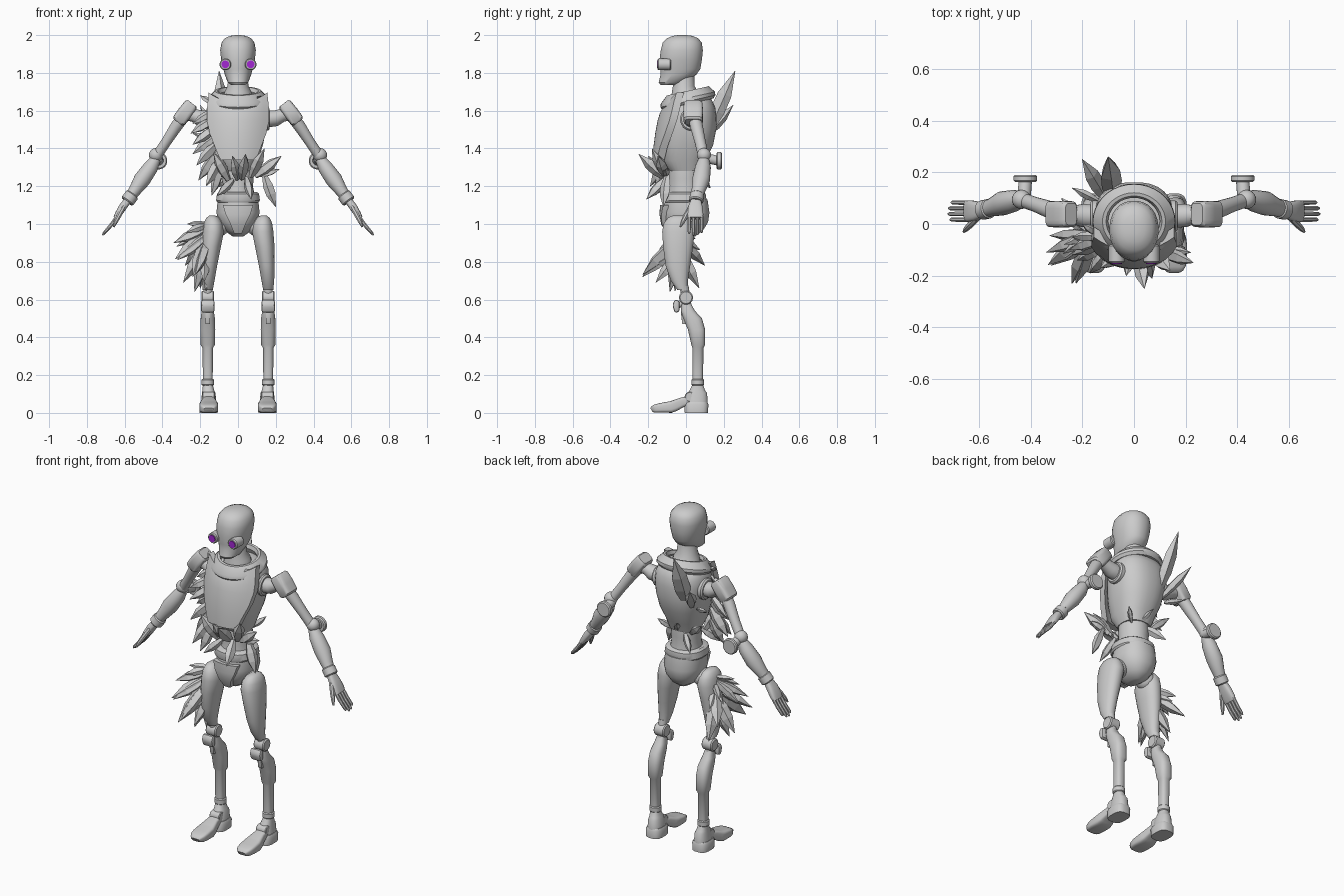
import bpy, bmesh, math, random
from mathutils import Vector

random.seed(4)
X, Y, Z = Vector((1, 0, 0)), Vector((0, 1, 0)), Vector((0, 0, 1))


def material(name, rgb):
    m = bpy.data.materials.new(name)
    m.diffuse_color = (*rgb, 1)
    return m


GREY = material("metal grey", (0.6, 0.6, 0.6))
PURPLE = material("lens purple", (0.36, 0.02, 0.65))


def finish(name, bm, mirror=False, angle=38, mat=GREY):
    """Turn a bmesh into an object, smooth except at sharp edges."""
    bmesh.ops.recalc_face_normals(bm, faces=bm.faces)
    for f in bm.faces:
        f.smooth = angle > 0
    for e in bm.edges:
        e.smooth = e.calc_face_angle(0) < math.radians(angle)
    me = bpy.data.meshes.new(name)
    bm.to_mesh(me)
    bm.free()
    me.materials.append(mat)
    ob = bpy.data.objects.new(name, me)
    bpy.context.collection.objects.link(ob)
    if mirror:
        ob.modifiers.new("mirror", 'MIRROR').use_mirror_merge = False
    return ob


def skin(bm, rings, cyclic=False):
    """Bridge rings of points, capping the ends unless cyclic."""
    vs = [[bm.verts.new(p) for p in r] for r in rings]
    n = len(vs[0])
    pairs = list(zip(vs, vs[1:])) + ([(vs[-1], vs[0])] if cyclic else [])
    for a, b in pairs:
        for i in range(n):
            j = (i + 1) % n
            bm.faces.new((a[i], a[j], b[j], b[i]))
    if not cyclic:
        bm.faces.new(vs[0])
        bm.faces.new(vs[-1])


def loft(name, secs, ref=X, flat=False, n=20, p=2.0, mirror=False, mat=GREY):
    """Sections are (x, y, z, radius along ref, other radius)."""
    cs = [Vector(s[:3]) for s in secs]
    rings = []
    for i, s in enumerate(secs):
        t = Z if flat else (cs[min(i + 1, len(cs) - 1)] - cs[max(i - 1, 0)]).normalized()
        u = (ref - t * ref.dot(t)).normalized()
        v = t.cross(u)
        ring = []
        for k in range(n):
            a = 2 * math.pi * (k + 0.5) / n
            c, d = math.cos(a), math.sin(a)
            ring.append(cs[i] + u * s[3] * math.copysign(abs(c) ** (2 / p), c)
                        + v * s[4] * math.copysign(abs(d) ** (2 / p), d))
        rings.append(ring)
    bm = bmesh.new()
    skin(bm, rings)
    return finish(name, bm, mirror, mat=mat)


def rod(name, a, b, r, ref=X, bev=0.0, mat=GREY, n=20):
    """Mirrored straight cylinder with optional chamfered ends."""
    a, b = Vector(a), Vector(b)
    d = (b - a).normalized() * bev
    secs = [(*a, r, r), (*b, r, r)]
    if bev:
        secs = [(*a, r - bev, r - bev), (*(a + d), r, r), (*(b - d), r, r), (*b, r - bev, r - bev)]
    return loft(name, secs, ref, n=n, mirror=True, mat=mat)


def ball(name, c, r):
    bm = bmesh.new()
    bmesh.ops.create_uvsphere(bm, u_segments=18, v_segments=12, radius=r)
    bmesh.ops.translate(bm, vec=c, verts=bm.verts)
    return finish(name, bm, True)


def plate(name, rows, curve, thick, cols=12):
    """Curved front plate from rows of (z, half width, front y, dip in the middle)."""
    rings = []
    for z, w, y, dip in rows:
        fs = [2 * i / cols - 1 for i in range(cols + 1)]
        front = [(w * f, y + curve * (w * f) ** 2, z - dip * (1 - f * f)) for f in fs]
        rings.append(front + [(x, yy + thick, zz) for x, yy, zz in reversed(front)])
    bm = bmesh.new()
    skin(bm, rings)
    return finish(name, bm)


def prism(name, pts, x0, x1, bev):
    """Mirrored side outline of (y, z) points, extruded across x."""
    bm = bmesh.new()
    skin(bm, [[(x, y, z) for y, z in pts] for x in (x0, x1)])
    bmesh.ops.recalc_face_normals(bm, faces=bm.faces)
    bmesh.ops.bevel(bm, geom=bm.edges[:], offset=bev, segments=2, profile=0.5, affect='EDGES')
    return finish(name, bm, True)


def spikes(name, a, b, tips, fat=0.13, clones=False):
    """Cluster of faceted shards rooted along the line a-b."""
    a, b = Vector(a), Vector(b)
    bm = bmesh.new()
    for i, tip in enumerate(tips):
        root = a.lerp(b, i / max(1, len(tips) - 1))
        for scale, jit in ((1, 0), (0.78, 0.05))[:1 + clones]:
            d = (Vector(tip) - root) * scale
            d += Vector([random.uniform(-jit, jit) for _ in range(3)])
            w = fat * d.length + 0.004
            t = d.normalized()
            u = t.orthogonal().normalized()
            v = t.cross(u)
            turn = random.uniform(0, 6)
            rings = []
            for f, r in ((0, 0.45), (0.35, 0.95), (0.62, 0.9), (1, 0.03)):
                rings.append([root + d * f + u * math.cos(turn + k * math.tau / 5) * w * r
                              + v * math.sin(turn + k * math.tau / 5) * w * r * 0.75 for k in range(5)])
            skin(bm, rings)
    return finish(name, bm, angle=0)


# Head, neck and eyes
loft("head", [(0, -.09, 1.735, .035, .045), (0, -.075, 1.75, .055, .07), (0, -.04, 1.79, .07, .095),
              (0, -.03, 1.82, .078, .106), (0, -.028, 1.87, .09, .113), (0, -.022, 1.92, .095, .112),
              (0, -.02, 1.96, .088, .104), (0, -.018, 1.983, .07, .083), (0, -.018, 1.996, .042, .052),
              (0, -.018, 2.0, .015, .02)], flat=True, n=28, p=2.2)
loft("neck", [(0, 0, 1.64, .085, .085), (0, -.005, 1.70, .072, .07), (0, -.012, 1.73, .056, .058),
              (0, -.012, 1.81, .05, .056)], flat=True)
rod("eye_housing", (.067, -.08, 1.845), (.067, -.15, 1.845), .031, bev=.005)
rod("eye_lens", (.067, -.147, 1.845), (.067, -.1545, 1.845), .0205, mat=PURPLE)

# Torso shell, chest plate and tilted collar
loft("torso", [(0, 0, 1.28, .085, .085), (0, -.01, 1.34, .108, .118), (0, .005, 1.42, .133, .14),
               (0, .015, 1.50, .15, .146), (0, .02, 1.57, .155, .142), (0, .025, 1.62, .15, .13),
               (0, .03, 1.66, .13, .105), (0, .03, 1.68, .095, .08)], flat=True, n=28, p=2.4)
plate("chest_plate", [(1.695, .155, -.106, .055), (1.65, .16, -.122, .03), (1.60, .165, -.137, .01),
                      (1.55, .165, -.15, 0), (1.48, .15, -.163, 0), (1.41, .123, -.172, 0),
                      (1.34, .095, -.175, 0)], 2.3, .04)
bm = bmesh.new()
band = [(.10, 1.685), (.108, 1.705), (.122, 1.705), (.158, 1.668), (.16, 1.65), (.148, 1.635), (.12, 1.64)]
skin(bm, [[(r * math.cos(t), .01 + .91 * r * math.sin(t), z + .2 * r * math.sin(t)) for r, z in band]
          for t in [math.tau * k / 36 for k in range(36)]], cyclic=True)
finish("collar", bm)

# Waist, belt and pelvis
loft("waist", [(0, -.005, 1.14, .092, .098), (0, -.005, 1.20, .08, .086), (0, -.005, 1.24, .084, .088),
               (0, -.005, 1.30, .08, .085)], flat=True)
loft("belt", [(0, -.01, 1.115, .11, .115), (0, -.01, 1.125, .117, .12), (0, -.01, 1.16, .112, .115),
              (0, -.01, 1.17, .10, .10)], flat=True, n=24, p=2.3)
loft("pelvis", [(0, 0, 1.13, .108, .115), (0, 0, 1.06, .115, .125), (0, 0, 1.01, .103, .118),
                (0, 0, .965, .072, .09), (0, 0, .935, .03, .05)], flat=True, n=24, p=2.2)
plate("pelvis_plate", [(1.10, .08, -.138, 0), (1.05, .065, -.14, 0), (1.0, .04, -.132, 0),
                       (.95, .02, -.105, 0)], 2.5, .03)
ball("hip_joint", (.10, -.02, .99), .055)

# Legs
loft("thigh", [(.136, -.04, 1.045, .015, .03), (.134, -.04, 1.033, .034, .056), (.131, -.04, 1.005, .05, .078),
               (.131, -.04, .96, .057, .087), (.142, -.042, .88, .052, .08), (.152, -.043, .78, .042, .066),
               (.158, -.035, .70, .034, .046), (.16, -.018, .65, .027, .028)], flat=True, p=2.2, mirror=True)
rod("knee_link", (.16, -.01, .67), (.16, .01, .54), .024)
rod("knee_joint", (.126, 0, .61), (.194, 0, .61), .037, ref=Y, bev=.006)
rod("kneecap_stem", (.16, .0, .59), (.16, -.05, .565), .016, ref=X, n=12)
prism("kneecap", [(-.035, .535), (-.035, .595), (-.06, .60), (-.072, .57), (-.06, .53)], .125, .195, .01)
loft("shin", [(.16, .0, .58, .024, .025), (.16, .01, .54, .032, .038), (.16, .035, .50, .038, .05),
              (.16, .056, .44, .04, .046), (.16, .065, .36, .038, .037), (.16, .063, .345, .028, .03),
              (.16, .062, .16, .026, .028)], flat=True, p=2.6, mirror=True)
prism("shin_strut", [(-.028, .54), (-.02, .47), (.03, .47), (.03, .54)], .148, .172, .003)
rod("ankle_cuff", (.16, .062, .18), (.16, .062, .145), .034, bev=.005)
loft("ankle", [(.16, .062, .15, .026, .028), (.157, .06, .118, .032, .042), (.155, .06, .105, .036, .052),
               (.155, .058, .05, .042, .058)], flat=True, p=2.4, mirror=True)
rod("ankle_pivot", (.122, .02, .085), (.188, .02, .085), .027, ref=Y, bev=.004)
loft("heel", [(.155, .055, 0, .048, .062), (.155, .055, .045, .05, .064), (.155, .055, .058, .043, .057)],
     flat=True, p=3, mirror=True)
loft("toe", [(.155, .03, .07, .03, .024), (.155, -.02, .056, .036, .026), (.155, -.06, .038, .047, .03),
             (.155, -.08, .031, .05, .031), (.155, -.13, .027, .05, .026), (.155, -.162, .023, .045, .022),
             (.155, -.176, .019, .036, .018), (.155, -.183, .015, .026, .012)], p=4.5, mirror=True)

# Arms
rod("shoulder_socket", (.125, .03, 1.555), (.168, .03, 1.555), .062, ref=Y, bev=.008)
loft("shoulder_stem", [(.15, .03, 1.555, .045, .045), (.20, .033, 1.56, .045, .043), (.235, .036, 1.575, .035, .035),
                       (.28, .04, 1.585, .035, .035)], Y, mirror=True)
loft("shoulder_pad", [(.243, .038, 1.639, .042, .028), (.25, .038, 1.63, .05, .037), (.282, .038, 1.588, .052, .039),
                      (.313, .038, 1.547, .05, .037), (.319, .038, 1.539, .042, .028)], Y, p=4.5, mirror=True)
loft("upper_arm", [(.27, .04, 1.59, .034, .032), (.325, .055, 1.52, .034, .032), (.38, .075, 1.435, .029, .027),
                   (.43, .092, 1.36, .028, .027)], Y, mirror=True)
ball("elbow_joint", (.435, .095, 1.365), .037)
rod("elbow_stem", (.425, .10, 1.35), (.42, .17, 1.335), .026)
rod("elbow_cap", (.42, .162, 1.335), (.42, .19, 1.335), .046, bev=.006)
loft("forearm", [(.435, .095, 1.345, .028, .028), (.462, .09, 1.30, .042, .04), (.508, .08, 1.235, .047, .045),
                 (.548, .065, 1.175, .036, .033), (.575, .056, 1.14, .03, .028)], Y, mirror=True)
rod("wrist_cuff", (.558, .06, 1.158), (.588, .053, 1.118), .038, ref=Y, bev=.006)
loft("palm", [(.58, .053, 1.13, .025, .02), (.61, .05, 1.09, .038, .021), (.635, .05, 1.05, .042, .018),
              (.648, .05, 1.03, .039, .013)], Y, p=3, mirror=True)
for i in range(4):
    y, s = .017 + .022 * i, (.9, 1, .97, .85)[i]
    loft("finger_%d" % (i + 1), [(.64, y, 1.04, .009, .01), (.64 + .035 * s, y, 1.04 - .05 * s, .0095, .0105),
                                 (.64 + .07 * s, y, 1.04 - .09 * s, .0085, .0085),
                                 (.64 + .078 * s, y, 1.04 - .10 * s, .004, .004)], Y, n=8, mirror=True)
loft("thumb", [(.605, .025, 1.09, .014, .014), (.63, 0, 1.045, .014, .014), (.648, -.018, 1.01, .011, .011),
               (.658, -.03, .985, .005, .005)], Y, n=8, mirror=True)

# Shard clusters
spikes("waist_front_shards", (-.05, -.11, 1.23), (.14, -.10, 1.26),
       [(-.13, -.17, 1.38), (-.11, -.17, 1.15), (-.03, -.2, 1.36), (.04, -.25, 1.37), (.07, -.21, 1.13),
        (.14, -.18, 1.40), (.23, -.15, 1.36), (.22, -.11, 1.29), (.2, -.12, 1.09)], 0.165)
spikes("torso_side_shards", (-.14, -.04, 1.64), (-.09, -.11, 1.30),
       [(-.2, 0, 1.68), (-.24, -.05, 1.53), (-.25, -.1, 1.48), (-.24, -.12, 1.42), (-.24, -.05, 1.37),
        (-.22, -.14, 1.31), (-.21, -.1, 1.23), (-.17, -.19, 1.2), (-.14, -.16, 1.15)], 0.16)
spikes("back_shards", (-.08, .11, 1.48), (-.14, .09, 1.45),
       [(-.1, .26, 1.81), (-.2, .25, 1.63), (-.24, .14, 1.48)], 0.125)
spikes("waist_back_shards", (-.07, .05, 1.27), (.06, .05, 1.27),
       [(-.17, .1, 1.36), (-.12, .13, 1.19), (-.03, .13, 1.35), (.12, .1, 1.33)], 0.15)
spikes("thigh_shards", (-.16, -.04, 1.0), (-.17, -.04, .84),
       [(-.27, -.08, 1.0), (-.34, -.11, .9), (-.26, .05, .92), (-.32, -.16, .81), (-.28, .1, .78),
        (-.24, -.23, .72), (-.29, -.05, .69), (-.2, .07, .66), (-.23, -.085, .64), (-.18, -.16, .69)], 0.14, True)
